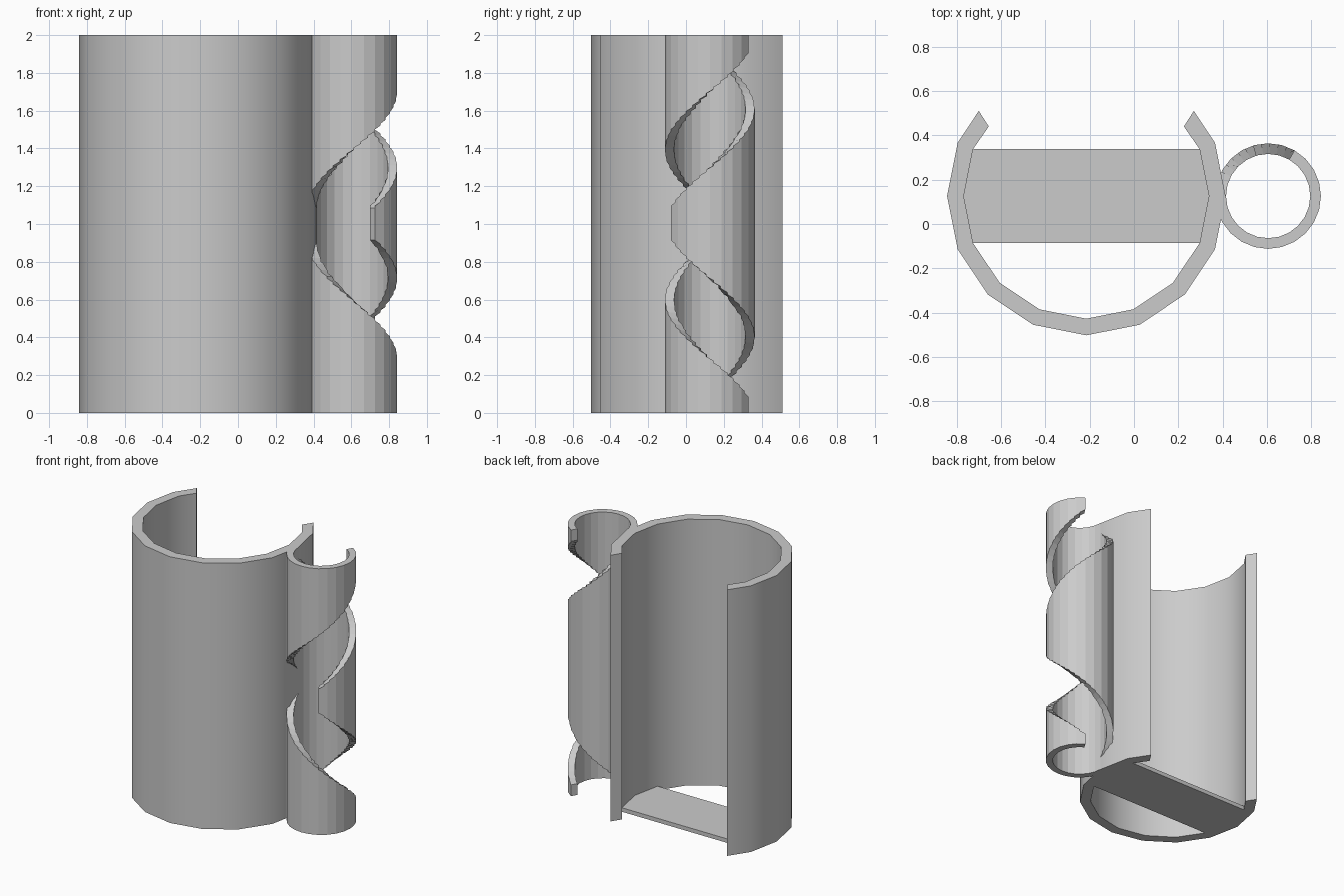
import bpy, bmesh
from math import cos, sin, radians

if "Cube" in bpy.data.objects:
    bpy.data.objects.remove(bpy.data.objects["Cube"], do_unlink=True)

HEIGHT = 2.0
HOLDER = (-0.215, 0.126)
TUBE = (0.605, 0.126)

grey = bpy.data.materials.new("light_grey")
grey.use_nodes = True
grey.diffuse_color = (0.6, 0.6, 0.6, 1)
grey.node_tree.nodes["Principled BSDF"].inputs["Base Color"].default_value = (0.6, 0.6, 0.6, 1)


def polar(centre, radius, degrees):
    a = radians(degrees)
    return (centre[0] + radius * cos(a), centre[1] + radius * sin(a))


def loft(name, sections, cap=True):
    """Skin a list of (outline, z) sections of equal point count."""
    bm = bmesh.new()
    rings = [[bm.verts.new((x, y, z)) for x, y in outline] for outline, z in sections]
    n = len(rings[0])
    for low, high in zip(rings, rings[1:]):
        for i in range(n):
            j = (i + 1) % n
            bm.faces.new((low[i], low[j], high[j], high[i]))
    if cap:
        bm.faces.new(rings[0][::-1])
        bm.faces.new(rings[-1])
    bmesh.ops.recalc_face_normals(bm, faces=bm.faces)
    mesh = bpy.data.meshes.new(name)
    bm.to_mesh(mesh)
    bm.free()
    mesh.materials.append(grey)
    obj = bpy.data.objects.new(name, mesh)
    bpy.context.collection.objects.link(obj)
    return obj


def activate(obj):
    bpy.ops.object.select_all(action="DESELECT")
    obj.select_set(True)
    bpy.context.view_layer.objects.active = obj


# Open cylindrical holder, a sixteen-sided wall with a gap at the back
ARC = [157.5 + 22.5 * i for i in range(11)]
outer = [(-0.70, 0.51)] + [polar(HOLDER, 0.628, a) for a in ARC] + [(0.27, 0.51)]
inner = [(-0.655, 0.44)] + [polar(HOLDER, 0.553, a) for a in ARC] + [(0.225, 0.44)]
wall = outer + inner[::-1]
holder = loft("holder_wall", [(wall, 0), (wall, HEIGHT)])
activate(holder)
bpy.ops.object.shade_smooth_by_angle(angle=radians(30))

# Flat bar across the bottom
bar = [polar(HOLDER, 0.555, a) for a in (-22.5, 0, 22.5, 157.5, 180, 202.5)]
loft("floor_bar", [(bar, 0), (bar, 0.03)])

# Side tube: a ring profile swept up, inside and back down
ring_path = [(0.238, 0), (0.238, HEIGHT), (0.19, HEIGHT), (0.19, 0), (0.238, 0)]
tube = loft("side_tube", [([polar(TUBE, r, 15 * i) for i in range(24)], z)
                          for r, z in ring_path], cap=False)
bm = bmesh.new()
bm.from_mesh(tube.data)
bmesh.ops.remove_doubles(bm, verts=bm.verts, dist=0.0001)
bmesh.ops.recalc_face_normals(bm, faces=bm.faces)
bm.to_mesh(tube.data)
bm.free()


# Twisted wedge that cuts the spiral slot, mirrored about mid height
def wedge(end):
    return [TUBE] + [polar(TUBE, 0.35, end - 120 + 10 * i) for i in range(13)]


STEPS = 26
START, END = 0.085, 0.915
upper = [(wedge(-60 + 240 * i / STEPS), START + (END - START) * i / STEPS)
         for i in range(STEPS + 1)]
upper.append((wedge(180), 1.1))
sections = [(o, 1 - z) for o, z in reversed(upper)] + [(o, 1 + z) for o, z in upper]
cutter = loft("slot_cutter", sections)
cutter.hide_render = True

cut = tube.modifiers.new("spiral_slot", "BOOLEAN")
cut.operation = "DIFFERENCE"
cut.solver = "EXACT"
cut.object = cutter
activate(tube)
bpy.ops.object.modifier_apply(modifier=cut.name)
bpy.data.objects.remove(cutter, do_unlink=True)
